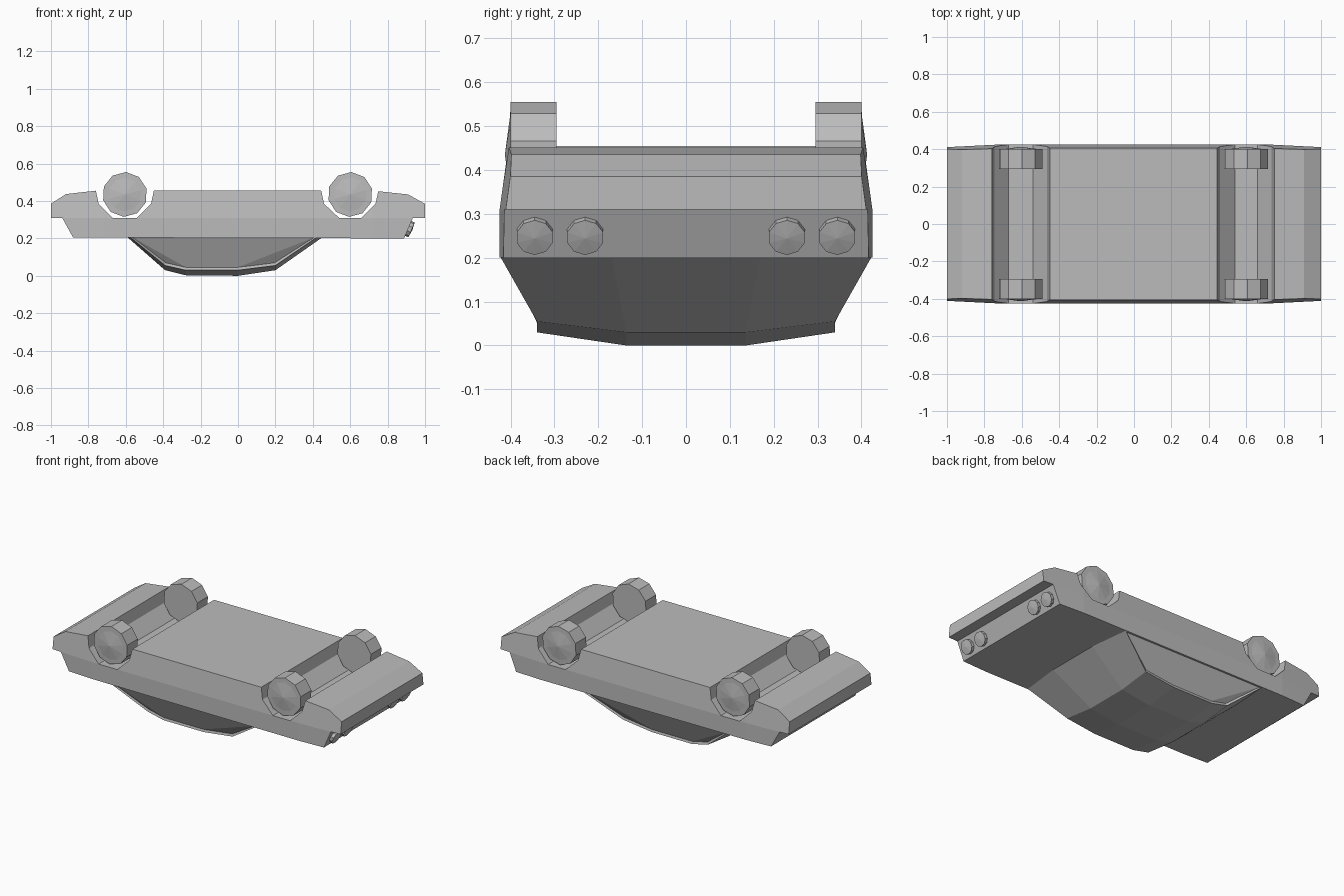
import bpy, bmesh, math
from mathutils import Matrix, Vector

if "Cube" in bpy.data.objects:
    bpy.data.objects.remove(bpy.data.objects["Cube"])

grey = bpy.data.materials.new("plain grey")
grey.diffuse_color = (0.5, 0.5, 0.5, 1)
grey.use_nodes = True
grey.node_tree.nodes["Principled BSDF"].inputs["Base Color"].default_value = grey.diffuse_color


def finish(name, bm):
    """Turn a bmesh into a flat shaded grey object."""
    bmesh.ops.recalc_face_normals(bm, faces=bm.faces)
    me = bpy.data.meshes.new(name)
    bm.to_mesh(me)
    bm.free()
    me.materials.append(grey)
    ob = bpy.data.objects.new(name, me)
    bpy.context.collection.objects.link(ob)
    return ob


# Overturned body: side profile with wheel channels, drawn across the width
profile = [(-1, .31), (-1, .385), (-.92, .437), (-.76, .455),
           (-.745, .385), (-.67, .31), (-.54, .31), (-.465, .385), (-.45, .455),
           (.445, .455), (.46, .385), (.54, .31), (.66, .31), (.735, .385), (.75, .452),
           (.91, .435), (1, .385), (1, .31), (.935, .31), (.888, .2), (-.882, .205), (-.94, .31)]
bm = bmesh.new()
face = bm.faces.new([bm.verts.new((x, -1, z)) for x, z in profile])
ext = bmesh.ops.extrude_face_region(bm, geom=[face])
bmesh.ops.translate(bm, vec=(0, 2, 0), verts=[v for v in ext["geom"] if isinstance(v, bmesh.types.BMVert)])
for co, no in (((0, 0, .31), (0, 0, 1)), ((-.72, 0, 0), (1, 0, 0)), ((.72, 0, 0), (1, 0, 0))):
    bmesh.ops.bisect_plane(bm, geom=bm.verts[:] + bm.edges[:] + bm.faces[:], plane_co=co, plane_no=no, dist=1e-4)
for v in bm.verts:
    # Sides lean in above the waist line and taper towards both ends
    lean = max(0, v.co.z - .31) / .145 * .02
    taper = max(0, abs(v.co.x) - .72) / .28 * .014
    v.co.y *= .425 - lean - taper
bmesh.ops.triangulate(bm, faces=[f for f in bm.faces if len(f.verts) > 4])
finish("body", bm)

# Cabin hanging below the body: columns across, rows from rear to front
columns = (-1, -.4, .4, 1)
rows = [(-.39, .03, .055), (-.28, .003, .03), (0, 0, .03), (.2, .03, .055)]
bm = bmesh.new()
grid = [[bm.verts.new((-.59 if abs(c) < 1 else -.575, c * .425, .205)) for c in columns]]
for x, mid, edge in rows:
    grid.append([bm.verts.new((x, c * .34, edge if abs(c) == 1 else mid)) for c in columns])
grid.append([bm.verts.new((.45 if abs(c) < 1 else .42, c * .425, .205)) for c in columns])
for a, b in zip(grid, grid[1:]):
    for i in range(3):
        bm.faces.new((a[i], b[i], b[i + 1], a[i + 1]))
sides = [bm.faces.new([row[i] for row in grid]) for i in (0, 3)]
bmesh.ops.recalc_face_normals(bm, faces=bm.faces)
# Recessed side windows
bmesh.ops.inset_individual(bm, faces=sides, thickness=.012, depth=-.01)
bmesh.ops.triangulate(bm, faces=[f for f in bm.faces if len(f.verts) > 4])
finish("cabin", bm)

# Wheels with a shallow cone hub on the outer face
for end, x in (("rear", -.605), ("front", .6)):
    for side, s in (("right", -1), ("left", 1)):
        bm = bmesh.new()
        rings = []
        for y, r in ((.295, .12), (.4, .12), (.401, .09)):
            rings.append([bm.verts.new((x + r * math.sin(math.tau * i / 10 + .05), s * y,
                                        .435 + r * math.cos(math.tau * i / 10 + .05))) for i in range(10)])
        tip = bm.verts.new((x, s * .413, .435))
        bm.faces.new(rings[0])
        for i in range(10):
            j = (i + 1) % 10
            for a, b in zip(rings, rings[1:]):
                bm.faces.new((a[i], a[j], b[j], b[i]))
            bm.faces.new((rings[2][i], rings[2][j], tip))
        finish(f"{end}_{side}_wheel", bm)

# Four round headlamps on the sloping front face
normal = Vector((.11, 0, -.047)).normalized()
for n, y in enumerate((-.345, -.23, .23, .345), 1):
    bm = bmesh.new()
    bmesh.ops.create_cone(bm, cap_ends=True, segments=10, radius1=.043, radius2=.043, depth=.024)
    place = Matrix.Translation(Vector((.911, y, .253)) + normal * .006)
    bmesh.ops.transform(bm, matrix=place @ normal.to_track_quat("Z", "Y").to_matrix().to_4x4(), verts=bm.verts)
    cap = [f for f in bm.faces if len(f.verts) > 4 and f.calc_center_median().x > .912]
    for f in cap:
        bmesh.ops.poke(bm, faces=[f], offset=.005)
    finish(f"headlamp_{n}", bm)
